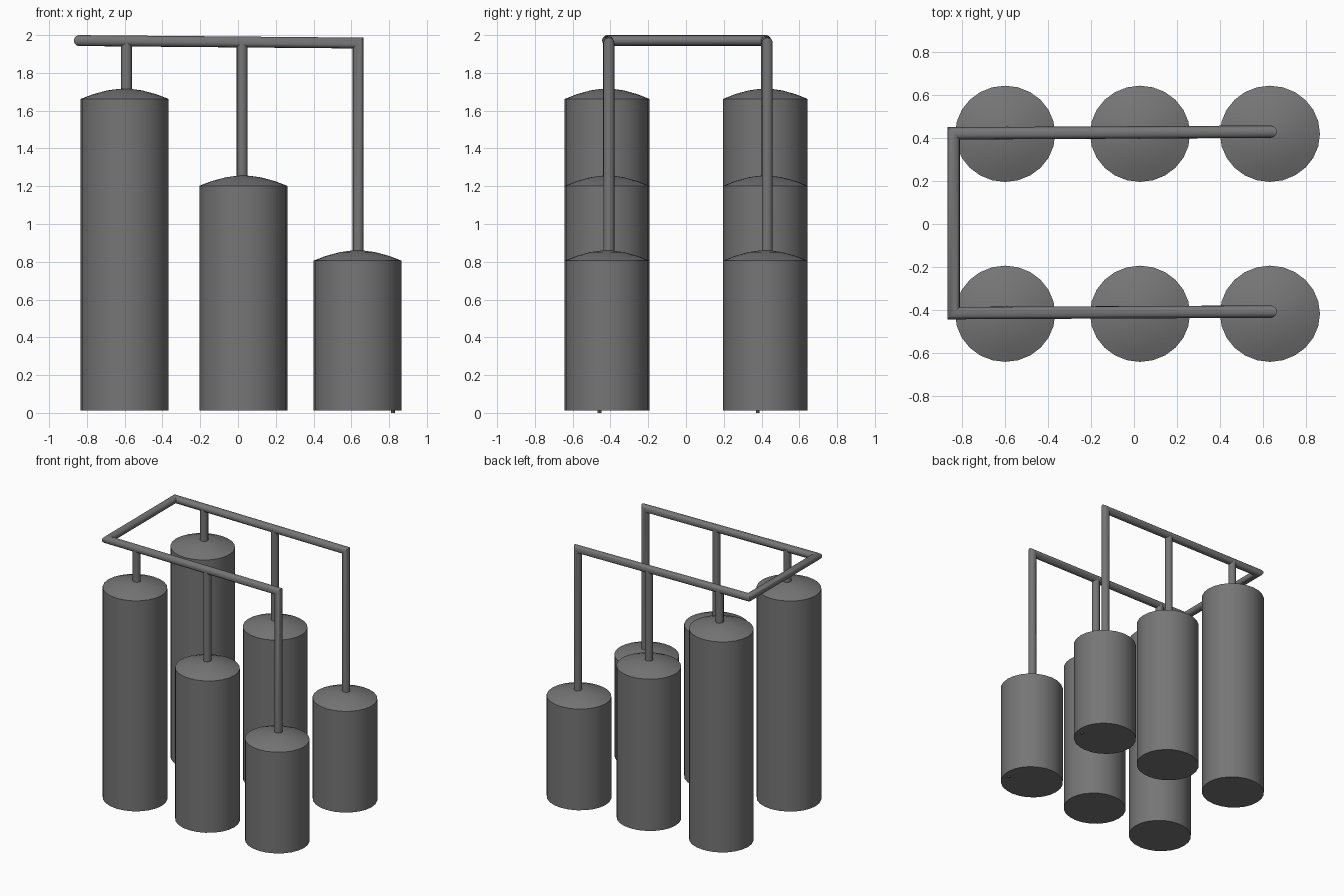
import bpy, bmesh, math
from mathutils import Vector

if "Cube" in bpy.data.objects:
    bpy.data.objects.remove(bpy.data.objects["Cube"])

grey = bpy.data.materials.new("dull_grey")
grey.diffuse_color = (0.18, 0.18, 0.18, 1)
grey.use_nodes = True
grey.node_tree.nodes["Principled BSDF"].inputs["Base Color"].default_value = grey.diffuse_color


def finish(bm, name):
    bmesh.ops.recalc_face_normals(bm, faces=bm.faces[:])
    me = bpy.data.meshes.new(name)
    bm.to_mesh(me)
    bm.free()
    me.materials.append(grey)
    ob = bpy.data.objects.new(name, me)
    bpy.context.collection.objects.link(ob)
    bpy.ops.object.select_all(action='DESELECT')
    ob.select_set(True)
    bpy.context.view_layer.objects.active = ob
    bpy.ops.object.shade_smooth_by_angle(angle=math.radians(32))
    return ob


def bridge(bm, a, b):
    n = len(a)
    for i in range(n):
        bm.faces.new((a[i], a[(i + 1) % n], b[(i + 1) % n], b[i]))


def tank(name, x, y, top, sides=24):
    """Upright cylinder with a flat base and a shallow domed lid."""
    bm = bmesh.new()
    rings = []
    for f, z in ((1, 0.013), (1, top), (0.72, top + 0.025), (0.4, top + 0.045), (0.15, top + 0.053)):
        rings.append([bm.verts.new((x + 0.233 * f * math.cos(math.tau * i / sides),
                                    y + 0.224 * f * math.sin(math.tau * i / sides), z))
                      for i in range(sides)])
    for a, b in zip(rings, rings[1:]):
        bridge(bm, a, b)
    bm.faces.new(rings[0][::-1])
    tip = bm.verts.new((x, y, top + 0.055))
    for i in range(sides):
        bm.faces.new((rings[-1][i], rings[-1][(i + 1) % sides], tip))
    finish(bm, name)


def pipe(name, pts, r=0.029, sides=14):
    """Round pipe along a path with mitred corners."""
    pts = [Vector(p) for p in pts]
    d = [(b - a).normalized() for a, b in zip(pts, pts[1:])]
    u = d[0].orthogonal().normalized()
    v = d[0].cross(u)
    cur = [pts[0] + r * (u * math.cos(math.tau * i / sides) + v * math.sin(math.tau * i / sides))
           for i in range(sides)]
    bm = bmesh.new()
    rings = [[bm.verts.new(c) for c in cur]]
    for k, p in enumerate(pts[1:]):
        n = d[k] + (d[k + 1] if k + 1 < len(d) else d[k])
        cur = [c + d[k] * ((p - c).dot(n) / d[k].dot(n)) for c in cur]
        rings.append([bm.verts.new(c) for c in cur])
    for a, b in zip(rings, rings[1:]):
        bridge(bm, a, b)
    bm.faces.new(rings[0][::-1])
    bm.faces.new(rings[-1])
    finish(bm, name)


# Two rows of three tanks, with a small nub under each short tank
sizes = (("tall", -0.60, 1.662), ("medium", 0.028, 1.202), ("short", 0.633, 0.806))
for row, y, py in (("front", -0.418, -0.411), ("back", 0.420, 0.425)):
    for size, x, top in sizes:
        tank(f"{row}_{size}_tank", x, y, top)
    # Riser pipes joining the header from the tall and medium tanks
    pipe(f"{row}_tall_riser", [(-0.59, py, 1.69), (-0.59, py, 1.97)])
    pipe(f"{row}_medium_riser", [(0.022, py, 1.23), (0.022, py, 1.965)])
    pipe(f"{row}_drain_nub", [(0.82, y - 0.04, 0), (0.82, y - 0.04, 0.02)], 0.010, 8)

# One continuous header: up from a short tank, round the left end, and down again
pipe("header_pipe", [(0.636, -0.408, 0.84), (0.636, -0.408, 1.958),
                     (-0.84, -0.415, 1.971), (-0.84, 0.422, 1.971),
                     (0.636, 0.430, 1.958), (0.636, 0.430, 0.84)])
